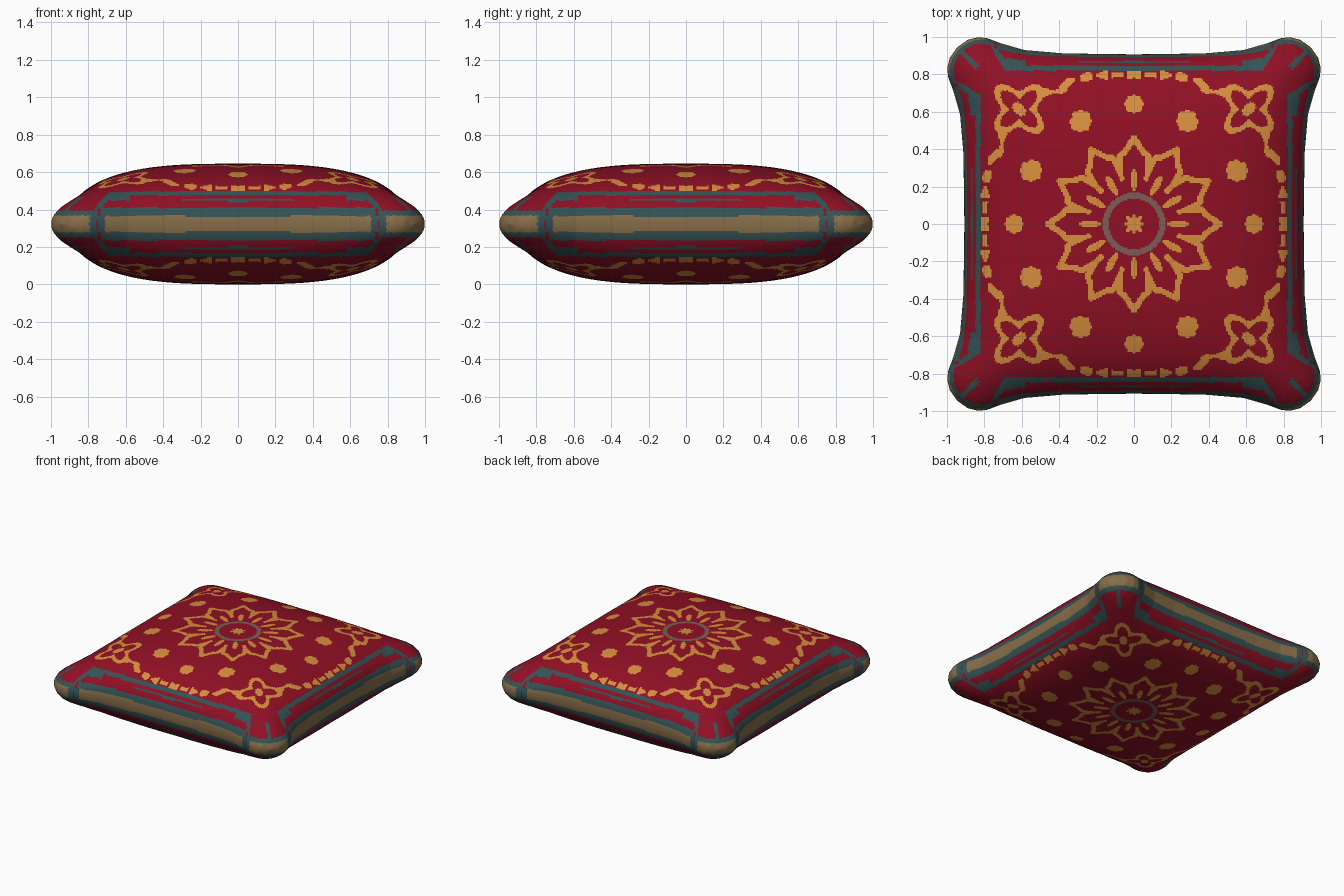
import bpy, bmesh, math
from math import hypot, atan2, cos, sin, pi

if "Cube" in bpy.data.objects:
    bpy.data.objects.remove(bpy.data.objects["Cube"])

HALF = 0.3225          # half thickness, also height of the seam
P, Q = 3.0, 0.45       # puffiness of the pillow profile


def material(name, rgb):
    m = bpy.data.materials.new(name)
    m.diffuse_color = (*rgb, 1)
    m.use_nodes = True
    m.node_tree.nodes["Principled BSDF"].inputs["Base Color"].default_value = m.diffuse_color
    return m


RED, GOLD, TEAL, KHAKI, GREY = range(5)
mats = [material("crimson", (0.28, 0.005, 0.018)),
        material("gold", (0.68, 0.27, 0.047)),
        material("dark_teal", (0.035, 0.085, 0.09)),
        material("khaki", (0.24, 0.155, 0.065)),
        material("warm_grey", (0.20, 0.11, 0.095))]


# --- pillow shape -------------------------------------------------------
WIDTHS = [(0, .907), (.4, .912), (.62, .93), (.75, .965),
          (.83, .993), (.88, .999), (.94, .985), (1, .945)]


def width(v):
    """Half width of the outline: waisted sides, flared round corners."""
    v = abs(v)
    for (a, wa), (b, wb) in zip(WIDTHS, WIDTHS[1:]):
        if v <= b:
            return wa + (wb - wa) * (v - a) / (b - a)
    return WIDTHS[-1][1]


def puff(u):
    return max(0.0, 1 - abs(u) ** P) ** Q


# --- painted pattern ----------------------------------------------------
def near(px, py, path, d):
    """True when the point lies within d of a polyline."""
    for (ax, ay), (bx, by) in zip(path, path[1:]):
        dx, dy = bx - ax, by - ay
        t = ((px - ax) * dx + (py - ay) * dy) / (dx * dx + dy * dy)
        t = min(1, max(0, t))
        if hypot(px - ax - t * dx, py - ay - t * dy) < d:
            return True
    return False


def polar(r, deg):
    return r * cos(math.radians(deg)), r * sin(math.radians(deg))


PETAL = [polar(.285, 15), polar(.37, 12), polar(.39, 7), polar(.46, 0)]
STEM = [polar(.25, 15), polar(.29, 15)]
BORDER = [(0, .80), (.2, .795), (.33, .77), (.40, .71), (.50, .70)]
DOTS = [(.64, 0, .052), (.55, .285, .062)]


def medallion(x, y, r):
    if r < .055:
        return GOLD if r < .045 + .01 * cos(8 * atan2(y, x)) else RED
    if .135 < r < .168:
        return GREY
    step = pi / 6
    ang = atan2(y, x)
    phi = abs(ang - step * round(ang / step))       # twelvefold folding
    fx, fy = r * cos(phi), r * sin(phi)
    leaf = ((fx - .235) / .06) ** 2 + (fy / .019) ** 2 < 1
    if leaf or near(fx, fy, PETAL, .016) or near(fx, fy, STEM, .013):
        return GOLD
    return RED


def pattern(x, y, h):
    ax, ay = abs(x), abs(y)
    w, a = max(ax, ay), min(ax, ay)
    r = hypot(x, y)
    if r < .5:
        return medallion(x, y, r)
    # seam band and piped frame along each side
    if w > .8:
        if a < .75:
            if h < .043:
                return KHAKI if a < .71 else TEAL
            if h < .088:
                return TEAL if a < .735 else RED
            if a > .58 and .125 < h < .165 and a < .70:
                return TEAL
            if a < .30 and .862 < w < .872:
                return TEAL
        end = .68 + (w - .83) * .6
        if .82 < w < .847 and a < end + .015:
            return TEAL
        if w >= .84 and abs(a - end) < .017:
            return TEAL
        # corner tips
        if a > .78:
            if h < .045:
                return KHAKI
            if h < .072 or (w - a < .02 and w > .84):
                return TEAL
    # ring of twelve flowers
    for cx, cy, rad in DOTS:
        dx, dy = w - cx, a - cy
        if hypot(dx, dy) < rad * (.93 + .07 * cos(8 * atan2(dy, dx))):
            return GOLD
    # corner blossoms
    p, q = (ax + ay) / 2 ** .5 - .87, (ax - ay) / 2 ** .5
    rho = hypot(p, q)
    if rho < .2:
        edge = .112 + .038 * cos(4 * atan2(q, p))
        if abs(rho - edge) < .02 or (p / .045) ** 2 + (q / .028) ** 2 < 1:
            return GOLD
    # scalloped border vine
    if a < .53 and w > .66 and near(a, w, BORDER, .017 + .007 * sin(a * 55)):
        if a > .36 or sin(a * 75 + 1.2) > -.6:
            return GOLD
    return RED


# --- cushion mesh: two puffed grids welded along the seam ---------------
INNER, RIM, LIMIT = 100, 16, .93
pos = [LIMIT * i / INNER for i in range(INNER + 1)]
for i in range(RIM - 1, -1, -1):                    # even height steps at rim
    pos.append((1 - (puff(LIMIT) * i / RIM) ** (1 / Q)) ** (1 / P))
coords = [-c for c in reversed(pos[1:])] + pos
n = len(coords)

verts, faces, slots = [], [], []
widths = [width(c) for c in coords]
puffs = [puff(c) for c in coords]
for side in (1, -1):
    base = len(verts)
    for j in range(n):
        for i in range(n):
            verts.append((coords[i] * widths[j], coords[j] * widths[i],
                          HALF + side * HALF * puffs[i] * puffs[j]))
    for j in range(n - 1):
        for i in range(n - 1):
            k = base + j * n + i
            f = (k, k + 1, k + n + 1, k + n)
            faces.append(f if side > 0 else f[::-1])
            c = [(verts[f[0]][m] + verts[f[1]][m] + verts[f[2]][m]
                  + verts[f[3]][m]) / 4 for m in range(3)]
            slots.append(pattern(c[0], c[1], abs(c[2] - HALF)))

mesh = bpy.data.meshes.new("cushion")
mesh.from_pydata(verts, [], faces)
for m in mats:
    mesh.materials.append(m)
mesh.polygons.foreach_set("material_index", slots)

bm = bmesh.new()
bm.from_mesh(mesh)
bmesh.ops.remove_doubles(bm, verts=[v for v in bm.verts if abs(v.co.z - HALF) < 1e-6],
                         dist=1e-5)
bm.to_mesh(mesh)
bm.free()

cushion = bpy.data.objects.new("cushion", mesh)
bpy.context.collection.objects.link(cushion)
bpy.context.view_layer.objects.active = cushion
cushion.select_set(True)
bpy.ops.object.shade_smooth_by_angle(angle=math.radians(50))
